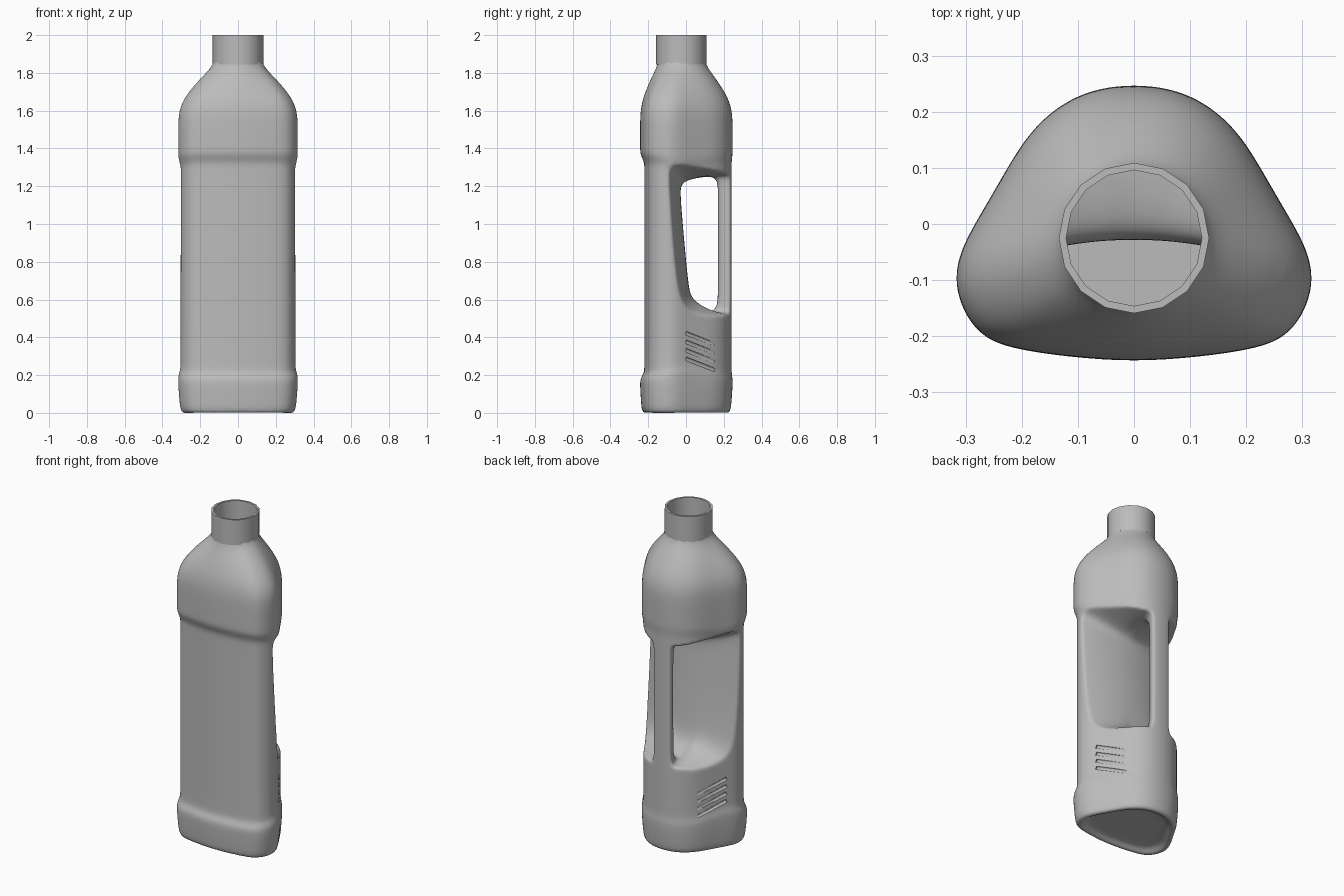
import bpy, bmesh, math
from mathutils import Vector, Matrix

if "Cube" in bpy.data.objects:
    bpy.data.objects.remove(bpy.data.objects["Cube"], do_unlink=True)

grey = bpy.data.materials.new("grey plastic")
grey.use_nodes = True
grey.diffuse_color = (0.5, 0.5, 0.5, 1)
grey.node_tree.nodes["Principled BSDF"].inputs["Base Color"].default_value = (0.5, 0.5, 0.5, 1)

NECK_Y = -0.025


def make_object(name, bm):
    bmesh.ops.recalc_face_normals(bm, faces=bm.faces)
    mesh = bpy.data.meshes.new(name)
    bm.to_mesh(mesh)
    bm.free()
    obj = bpy.data.objects.new(name, mesh)
    bpy.context.collection.objects.link(obj)
    mesh.materials.append(grey)
    return obj


def loft(name, rings, caps=True):
    """Skin a list of closed rings that have equal point counts."""
    bm = bmesh.new()
    loops = [[bm.verts.new(p) for p in ring] for ring in rings]
    for a, b in zip(loops, loops[1:]):
        for i in range(len(a)):
            j = (i + 1) % len(a)
            bm.faces.new((a[i], a[j], b[j], b[i]))
    if caps:
        bm.faces.new(loops[0])
        bm.faces.new(loops[-1])
    return make_object(name, bm)


def subdivide(obj):
    obj.modifiers.new("Subdivision", "SUBSURF").levels = 2


def cut(obj, cutter):
    mod = obj.modifiers.new("Cut", "BOOLEAN")
    mod.operation = "DIFFERENCE"
    mod.solver = "EXACT"
    mod.object = cutter
    cutter.hide_render = True


def smooth(obj, degrees):
    bpy.ops.object.select_all(action="DESELECT")
    obj.select_set(True)
    bpy.context.view_layer.objects.active = obj
    bpy.ops.object.shade_smooth_by_angle(angle=math.radians(degrees))


# Rounded triangular footprint, mirrored across x
half = [(0, -.245), (.1, -.239), (.22, -.223), (.275, -.2), (.308, -.15), (.32, -.1),
        (.311, -.05), (.281, .005), (.25, .057), (.22, .11), (.19, .157), (.15, .199),
        (.1, .23), (.05, .244), (0, .248)]
outline = half + [(-x, y) for x, y in half[-2:0:-1]]


def body_ring(z, scale, waist, morph, wave):
    ring = []
    for x, y in outline:
        angle = math.atan2(y - NECK_Y, x)
        shrink_y = 0.095 if y < 0 else 0.022
        px = x * scale * (1 - 0.04 * waist)
        py = (y + 0.02) * scale - 0.02
        py *= 1 - shrink_y * waist
        px += (0.126 * math.cos(angle) - px) * morph
        py += (NECK_Y + 0.126 * math.sin(angle) - py) * morph
        ring.append((px, py, z + wave * math.exp(-(y / 0.13) ** 2)))
    return ring


# height, scale, waist, blend to neck circle, side wave
profile = [(.03, .6, 0, 0, 0), (.028, .78, 0, 0, 0), (0, .85, 0, 0, 0), (0, .91, 0, 0, 0),
           (.012, .955, 0, 0, 0), (.045, .975, 0, 0, 0), (.14, 1, 0, 0, 0),
           (.172, 1, 0, 0, .035), (.185, 1, .1, 0, .035), (.215, 1, .9, 0, .035),
           (.23, 1, 1, 0, .035), (.5, 1, 1, 0, 0), (.85, 1, 1, 0, 0), (1.2, 1, 1, 0, 0),
           (1.315, 1, 1, 0, -.035), (1.33, 1, .9, 0, -.035), (1.37, 1, .1, 0, -.035),
           (1.385, 1, 0, 0, -.035), (1.46, 1, 0, 0, 0), (1.55, 1, 0, 0, 0),
           (1.6, 1, 0, .03, 0), (1.65, 1, 0, .12, 0), (1.7, 1, 0, .29, 0),
           (1.75, 1, 0, .51, 0), (1.8, 1, 0, .76, 0), (1.85, 1, 0, 1, 0),
           (1.9, 1, 0, 1, 0), (1.95, 1, 0, 1, 0)]
body = loft("bottle_body", [body_ring(*row) for row in profile])
subdivide(body)

# Grip opening: a side-on hole that flares outwards and leaves a slim back bar
hole = [(-.032, 1.17), (-.026, 1.215), (.02, 1.238), (.11, 1.253), (.155, 1.25), (.17, 1.21),
        (.17, 1.1), (.17, .85), (.17, .62), (.163, .555), (.125, .535), (.085, .548),
        (.028, .605), (.012, .68), (-.01, .92)]


def hole_ring(x, back_flare):
    side = abs(x) / 0.3
    ring = []
    for y, z in hole:
        back = min(max((y - .02) / .15, 0), 1)
        py = y + back_flare * back - .06 * side ** 2 * (1 - back)
        pz = z + (.085 if z > 1.12 else -.09 if z < .65 else 0) * side ** 1.6
        ring.append((x, py, pz))
    return ring


flare = [(0, 0), (.02, 0), (.037, .003), (.05, .022), (.06, .06), (.07, .12), (.1, .2),
         (.15, .22), (.2, .22), (.25, .22), (.3, .22), (.37, .22)]
stations = [(-x, f) for x, f in flare[:0:-1]] + flare
grip_cutter = loft("grip_cutter", [hole_ring(*s) for s in stations])
subdivide(grip_cutter)
cut(body, grip_cutter)

# Soften the moulded edges
remesh = body.modifiers.new("Remesh", "REMESH")
remesh.mode = "VOXEL"
remesh.voxel_size = 0.009
soften = body.modifiers.new("Soften", "SMOOTH")
soften.factor = 0.5
soften.iterations = 10

# Four slanted finger grooves on each side
bm = bmesh.new()
for side in (-1, 1):
    for i in range(4):
        z = .425 - .045 * i
        a = Vector((side * .275, .0, z))
        b = Vector((side * .189, .155, z - .06))
        turn = (b - a).to_track_quat("Z", "Y").to_matrix().to_4x4()
        bmesh.ops.create_cone(bm, cap_ends=True, segments=10, radius1=.011, radius2=.011,
                              depth=(b - a).length,
                              matrix=Matrix.Translation((a + b) / 2) @ turn)
groove_cutter = make_object("groove_cutter", bm)
cut(body, groove_cutter)

# Bake the body, open it at the neck and seat it on the ground
bpy.context.view_layer.update()
graph = bpy.context.evaluated_depsgraph_get()
baked = bpy.data.meshes.new_from_object(body.evaluated_get(graph))
body.modifiers.clear()
body.data = baked
for helper in (grip_cutter, groove_cutter):
    bpy.data.objects.remove(helper, do_unlink=True)
bm = bmesh.new()
bm.from_mesh(baked)
bmesh.ops.bisect_plane(bm, geom=bm.verts[:] + bm.edges[:] + bm.faces[:],
                       plane_co=(0, 0, 1.88), plane_no=(0, 0, 1), clear_outer=True)
low = min(v.co.z for v in bm.verts)
for v in bm.verts:
    v.co.z -= low * (1 - v.co.z / 1.88)
bm.to_mesh(baked)
bm.free()
baked.materials.clear()
baked.materials.append(grey)
smooth(body, 40)

# Open neck with a thin rim
sides = 16
neck = loft("neck", [[(r * math.cos(math.tau * i / sides),
                       NECK_Y + r * math.sin(math.tau * i / sides), z) for i in range(sides)]
                     for r, z in [(.122, 1.845), (.134, 1.845), (.134, 2), (.121, 2),
                                  (.121, 1.83)]], caps=False)
smooth(neck, 40)
